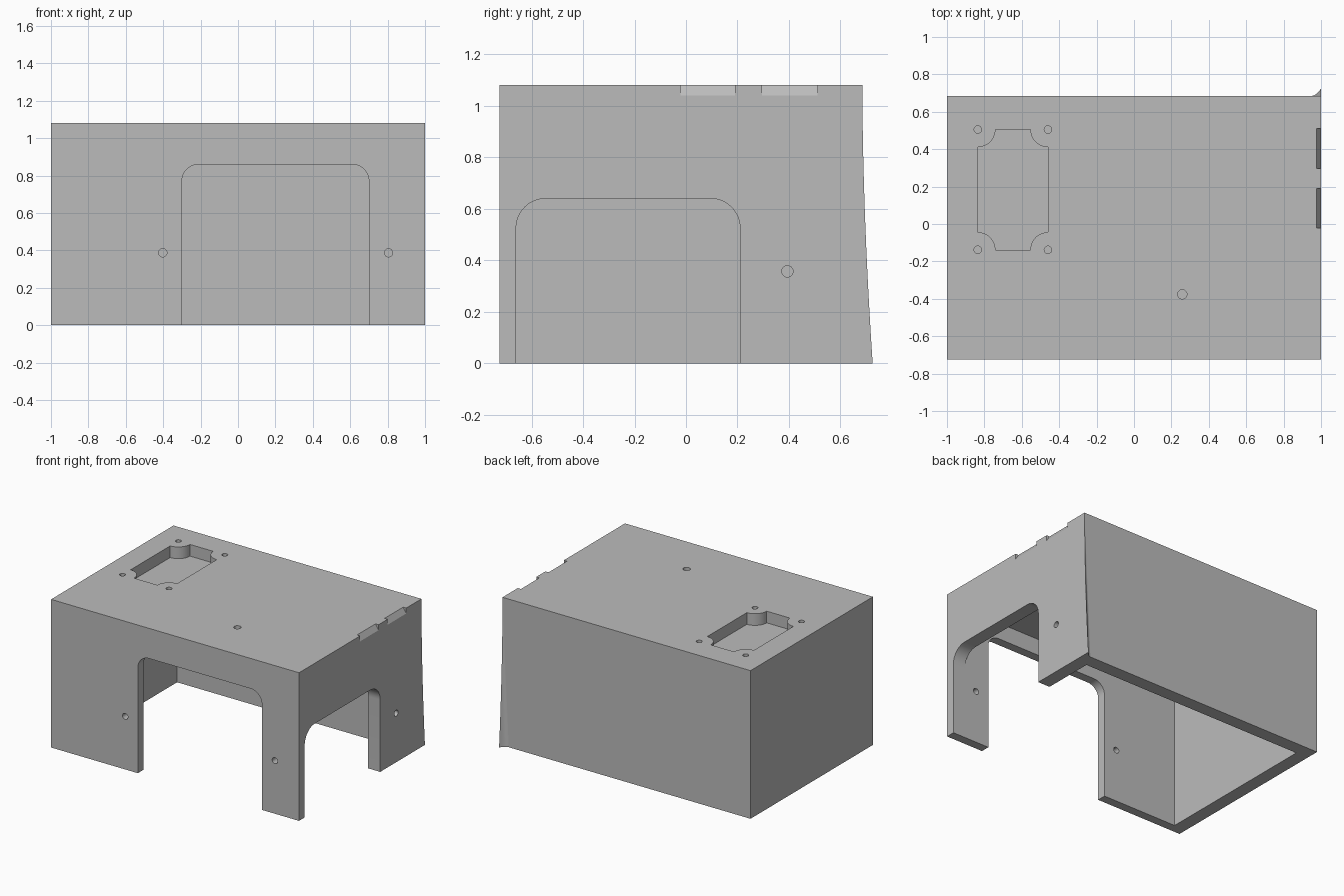
import bpy, bmesh, math
from mathutils import Vector

if "Cube" in bpy.data.objects:
    bpy.data.objects.remove(bpy.data.objects["Cube"])

grey = bpy.data.materials.new("plain grey")
grey.diffuse_color = (0.5, 0.5, 0.5, 1)
grey.use_nodes = True
grey.node_tree.nodes["Principled BSDF"].inputs["Base Color"].default_value = grey.diffuse_color

X, YF, YB, H = 1.0, -0.725, 0.685, 1.08   # outer housing limits


def prism(name, pts, origin, u, v, depth):
    """Extrude a 2D outline placed on axes u, v along the vector depth."""
    u, v, origin, depth = Vector(u), Vector(v), Vector(origin), Vector(depth)
    bm = bmesh.new()
    face = bm.faces.new([bm.verts.new(origin + u * a + v * b) for a, b in pts])
    ext = bmesh.ops.extrude_face_region(bm, geom=[face])
    moved = [g for g in ext["geom"] if isinstance(g, bmesh.types.BMVert)]
    bmesh.ops.translate(bm, verts=moved, vec=depth)
    bmesh.ops.recalc_face_normals(bm, faces=bm.faces)
    me = bpy.data.meshes.new(name)
    bm.to_mesh(me)
    bm.free()
    ob = bpy.data.objects.new(name, me)
    bpy.context.collection.objects.link(ob)
    me.materials.append(grey)
    return ob


def arc(cx, cy, r, a0, a1, n=12):
    return [(cx + r * math.cos(math.radians(a0 + (a1 - a0) * i / n)),
             cy + r * math.sin(math.radians(a0 + (a1 - a0) * i / n))) for i in range(n + 1)]


def rect(x0, x1, y0, y1):
    return [(x0, y0), (x1, y0), (x1, y1), (x0, y1)]


def circle(cx, cy, r):
    return arc(cx, cy, r, 0, 360, 24)[:-1]


def archway(a0, a1, top, r):
    return ([(a0, -0.1), (a1, -0.1)] + arc(a1 - r, top - r, r, 0, 90)
            + arc(a0 + r, top - r, r, 90, 180))


def cut(target, cutter):
    mod = target.modifiers.new("cut", 'BOOLEAN')
    mod.operation, mod.solver, mod.object = 'DIFFERENCE', 'EXACT', cutter
    bpy.context.view_layer.objects.active = target
    bpy.ops.object.modifier_apply(modifier=mod.name)
    bpy.data.objects.remove(cutter)


AX, AY, AZ = (1, 0, 0), (0, 1, 0), (0, 0, 1)

# Housing: box hollowed out from below
housing = prism("housing", rect(-X, X, YF, YB), (0, 0, 0), AX, AY, (0, 0, H))
cut(housing, prism("cavity", rect(-0.903, 0.903, -0.66, 0.588), (0, 0, -0.1), AX, AY, (0, 0, 1.08)))

# Rounded archways in the front and right walls
cut(housing, prism("front_arch", archway(-0.3, 0.7, 0.86, 0.09), (0, -0.8, 0), AX, AZ, (0, 0.3, 0)))
cut(housing, prism("side_arch", archway(-0.66, 0.21, 0.64, 0.115), (0.8, 0, 0), AY, AZ, (0.3, 0, 0)))

# Screw holes through the front and right walls
for x in (-0.402, 0.805):
    cut(housing, prism("front_hole", circle(x, 0.387, 0.022), (0, -0.8, 0), AX, AZ, (0, 0.3, 0)))
cut(housing, prism("side_hole", circle(0.394, 0.357, 0.022), (0.8, 0, 0), AY, AZ, (0.3, 0, 0)))

# Lid pocket with scooped corners, plus a blind screw hole at each corner
x0, x1, y0, y1, r = -0.835, -0.46, -0.138, 0.505, 0.094
pocket = (arc(x0, y0, r, 90, 0) + arc(x1, y0, r, 180, 90)
          + arc(x1, y1, r, 270, 180) + arc(x0, y1, r, 360, 270))
cut(housing, prism("pocket", pocket, (0, 0, H - 0.085), AX, AY, (0, 0, 0.2)))
holes = [(x, y, 0.02) for x in (x0, x1) for y in (y0, y1)] + [(0.258, -0.376, 0.025)]
for x, y, rad in holes:
    cut(housing, prism("lid_hole", circle(x, y, rad), (0, 0, H - 0.06), AX, AY, (0, 0, 0.2)))

# Two sloped notches along the right top edge
for a, b in ((-0.022, 0.191), (0.296, 0.51)):
    notch = [(0.975, 1.08), (0.95, 1.12), (1.05, 1.12), (1.05, 0.96)]
    cut(housing, prism("edge_notch", notch, (0, a, 0), AX, AZ, (0, b - a, 0)))

# Flared fin on the back right corner, widening towards the floor
bm = bmesh.new()
rows, cols = 14, 6
grid = []
for i in range(rows + 1):
    v = 1 - 0.98 * i / rows
    row = []
    for j in range(cols + 1):
        t = j / cols
        row.append(bm.verts.new((X - 0.05 * v * (1 - t), YB + 0.04 * v ** 1.8 * t ** 2, H * (1 - v))))
    row.append(bm.verts.new((X, YB - 0.005, H * (1 - v))))
    row.append(bm.verts.new((X - 0.05 * v, YB - 0.005, H * (1 - v))))
    grid.append(row)
n = cols + 3
for lo, hi in zip(grid, grid[1:]):
    for j in range(n):
        k = (j + 1) % n
        bm.faces.new((lo[j], lo[k], hi[k], hi[j]))
bm.faces.new(grid[0])
bm.faces.new(grid[-1])
bmesh.ops.recalc_face_normals(bm, faces=bm.faces)
me = bpy.data.meshes.new("corner_fin")
bm.to_mesh(me)
bm.free()
fin = bpy.data.objects.new("corner_fin", me)
me.materials.append(grey)
bpy.context.collection.objects.link(fin)

# Smooth the rounded surfaces while keeping edges sharp
for ob in (housing, fin):
    bpy.ops.object.select_all(action='DESELECT')
    ob.select_set(True)
    bpy.context.view_layer.objects.active = ob
    bpy.ops.object.shade_smooth_by_angle(angle=math.radians(30))
